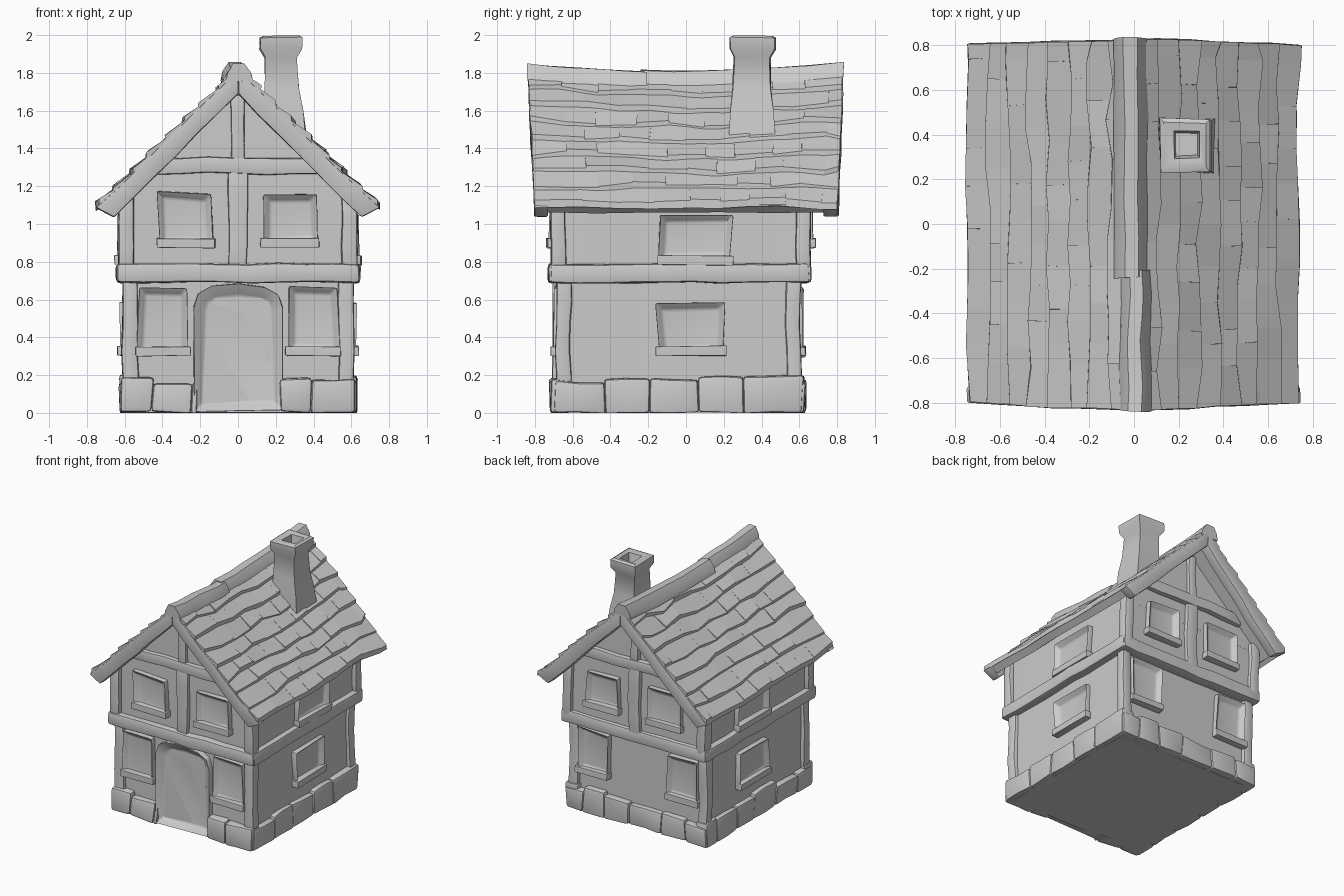
import bpy, bmesh, math, random
from mathutils import Vector, Matrix, noise

if "Cube" in bpy.data.objects:
    bpy.data.objects.remove(bpy.data.objects["Cube"])

random.seed(4)
R = random.uniform
stone = bpy.data.materials.new("plain grey")
stone.diffuse_color = (0.6, 0.6, 0.6, 1)
stone.use_nodes = True
stone.node_tree.nodes["Principled BSDF"].inputs["Base Color"].default_value = stone.diffuse_color


def finish(name, bm, wobble=0.012, roof=False, bevel=0.0, angle=40):
    """Bevel, wobble by coherent noise, optionally sag like the roof, then make the object."""
    bmesh.ops.recalc_face_normals(bm, faces=bm.faces)
    if bevel:
        es = [e for e in bm.edges if len(e.link_faces) == 2 and e.calc_face_angle(0) > 0.6]
        bmesh.ops.bevel(bm, geom=es, offset=bevel, segments=2, profile=0.6, affect='EDGES')
    for v in bm.verts:
        if roof:
            t = min(1, max(0, (v.co.z - 1.08) / 0.75))
            v.co.z -= 0.045 * t * (1 - min(1, (v.co.y / 0.8) ** 2))
            v.co.y *= 1 + 0.04 * t
        d = noise.noise_vector(v.co * 5) * wobble
        v.co += d
        v.co.z = max(0, v.co.z)
    me = bpy.data.meshes.new(name)
    bm.to_mesh(me)
    bm.free()
    me.materials.append(stone)
    me.polygons.foreach_set("use_smooth", [True] * len(me.polygons))
    me.set_sharp_from_angle(angle=math.radians(angle))
    ob = bpy.data.objects.new(name, me)
    bpy.context.collection.objects.link(ob)
    return ob


def loft(bm, rings, caps=True):
    vs = [[bm.verts.new(p) for p in r] for r in rings]
    n = len(vs[0])
    for a, b in zip(vs, vs[1:]):
        for i in range(n):
            bm.faces.new((a[i], a[(i + 1) % n], b[(i + 1) % n], b[i]))
    if caps:
        bm.faces.new(vs[0])
        bm.faces.new(vs[-1])


def box(name, x, y, z, bevel=0.015, wobble=0.012):
    """Box from ranges, cut into short lengths along its longest axis."""
    rng = [x, y, z]
    ax = max(range(3), key=lambda i: rng[i][1] - rng[i][0])
    b, c = (ax + 1) % 3, (ax + 2) % 3
    n = max(1, round((rng[ax][1] - rng[ax][0]) / 0.15))
    rings = []
    for i in range(n + 1):
        ring = []
        for j, k in ((0, 0), (1, 0), (1, 1), (0, 1)):
            p = [0, 0, 0]
            p[ax] = rng[ax][0] + (rng[ax][1] - rng[ax][0]) * i / n
            p[b], p[c] = rng[b][j], rng[c][k]
            ring.append(p)
        rings.append(ring)
    bm = bmesh.new()
    loft(bm, rings)
    return finish(name, bm, wobble, bevel=bevel)


def framed(name, turn, out, pts, depth, border, recess, bevel=0.012):
    """Outline on a wall, pushed out, with its middle inset and sunk back."""
    bm = bmesh.new()
    loft(bm, [[(u, v, out - 0.03) for u, v in pts], [(u, v, out + depth) for u, v in pts]])
    bmesh.ops.recalc_face_normals(bm, faces=bm.faces)
    f = max(bm.faces, key=lambda f: f.calc_center_median().z)
    bmesh.ops.inset_region(bm, faces=[f], thickness=border)
    bmesh.ops.translate(bm, verts=f.verts, vec=(0, 0, -recess))
    m = Matrix.Rotation(turn * math.pi / 2, 4, 'Z') @ Matrix.Rotation(math.pi / 2, 4, 'X')
    bmesh.ops.transform(bm, matrix=m, verts=bm.verts)
    return finish(name, bm, 0.01, bevel=bevel)


def window(name, turn, out, u, v, w, h):
    k = lambda: R(-0.012, 0.012)
    a, b = w / 2, h / 2
    pts = [(u - a + k(), v - b + k()), (u + a + k(), v - b + k()),
           (u + a + k(), v + b + k()), (u - a + k(), v + b + k())]
    framed(name, turn, out, pts, 0.045, 0.05, 0.04)
    # sill
    f = framed(name + "_sill", turn, out, [(u - a - .01, v - b - .02), (u + a + .01, v - b - .02),
               (u + a + .01, v - b + .03), (u - a - .01, v - b + .03)], 0.055, 0.01, 0.0, 0.005)


# walls
box("lower_walls", (-.585, .585), (-.66, .58), (0, .75), 0, .008)
box("upper_walls", (-.60, .60), (-.68, .63), (.7, 1.2), 0, .008)
bm = bmesh.new()
gable = [(-.60, 1.1), (.60, 1.1), (.60, 1.16), (0, 1.75), (-.60, 1.16)]
loft(bm, [[(x, y, z) for x, z in gable] for y in (-.68, .63)])
finish("gable_walls", bm, .008)

# floor beams
for name, x, y in (("front", (-.64, .64), (-.73, -.62)), ("back", (-.64, .64), (.55, .66)),
                   ("left", (-.645, -.55), (-.72, .65)), ("right", (.55, .645), (-.72, .65))):
    box(name + "_floor_beam", x, y, (.69, .79), .022)

# corner posts of both storeys
for s, side in ((-1, "left"), (1, "right")):
    for t, end in ((-1, "front"), (1, "back")):
        xs = sorted((s * .53, s * .612))
        y0 = -.69 if t < 0 else .61
        box(f"{end}_{side}_lower_post", xs, sorted((y0, y0 - t * .08)), (.05, .74), .02)
        xs = sorted((s * .55, s * .632))
        y0 = -.715 if t < 0 else .66
        box(f"{end}_{side}_upper_post", xs, sorted((y0, y0 - t * .08)), (.74, 1.16), .02)

# gable timbers front and back
for end, y0, y1 in (("front", -.71, -.66), ("back", .61, .66)):
    box(end + "_centre_post", (-.05, .05), (y0, y1), (.76, 1.3), .012)
    box(end + "_king_post", (-.035, .035), (y0, y1), (1.3, 1.68), .012)
    box(end + "_gable_beam", (-.46, .46), (y0 - .008, y1 + .008), (1.265, 1.35), .015)

# windows
for turn, end, lo, up in ((0, "front", .66, .68), (2, "back", .58, .63)):
    for s in (-1, 1):
        window(f"{end}_lower_window", turn, lo, s * .395, .49, .27, .34)
        window(f"{end}_upper_window", turn, up, s * .275, 1.03, .29, .27)
for turn, side, s in ((1, "right", 1), (3, "left", -1)):
    window(side + "_lower_window", turn, .585, s * .025, .45, .36, .26)
    window(side + "_upper_window", turn, .60, s * .05, .92, .38, .23)

# door with rounded frame
arch = [(-.235, .01), (.235, .01), (.235, .56), (.21, .63), (.14, .67), (0, .685),
        (-.14, .67), (-.21, .63), (-.235, .56)]
framed("door", 0, .66, arch, .05, .065, .05)

# rough stone footing
def footing(name, fixed, lo, hi, axis, gap=None):
    p = lo
    while p < hi - .03:
        q = min(hi, p + R(.16, .28))
        if hi - q < .08:
            q = hi
        if gap and p < gap[0] < q:
            q = gap[0]
        if not (gap and gap[0] <= p < gap[1]):
            d = sorted((fixed + math.copysign(R(-.008, .008), fixed), fixed - math.copysign(.1, fixed)))
            rng = [(p, q), d] if axis == 0 else [d, (p, q)]
            box(name, rng[0], rng[1], (0, R(.15, .2)), .02, .016)
        else:
            q = gap[1]
        p = q

footing("front_footing", -.71, -.62, .62, 0, (-.22, .22))
footing("back_footing", .625, -.62, .62, 0)
footing("left_footing", -.622, -.7, .62, 1)
footing("right_footing", .622, -.7, .62, 1)

# roof deck
top = lambda x: 1.815 - .975 * abs(x)
prof = [(-.73, top(.73)), (0, top(0)), (.73, top(.73)), (.68, 1.06), (0, 1.72), (-.68, 1.06)]
bm = bmesh.new()
loft(bm, [[(x, -.79 + 1.58 * i / 10, z) for x, z in prof] for i in range(11)])
finish("roof_deck", bm, .01, True)

# overlapping rows of shingles
for s, side in ((-1, "left"), (1, "right")):
    for r in range(8):
        bm = bmesh.new()
        n = 9
        ys = [-.8] + [-.8 + 1.6 * (i + .5 * (r % 2) + R(-.12, .12)) / n for i in range(1, n)] + [.8]
        xu = .09 * r
        xl = [xu + .112 + R(-.014, .014) for _ in ys]
        for i in range(n):
            lift = R(.022, .04)
            loft(bm, [[(s * xu, ys[j], top(xu) + .004), (s * xl[j], ys[j], top(xl[j]) + lift),
                       (s * xl[j], ys[j], top(xl[j]) - .01), (s * xu, ys[j], top(xu) - .02)]
                      for j in (i, i + 1)])
        finish(f"{side}_shingle_row", bm, .011, True)

# ridge caps
for name, y0, y1, c, w, h in (("front_ridge_cap", -.805, -.2, .005, .07, 0),
                              ("back_ridge_cap", -.23, .805, -.015, .078, .006)):
    bm = bmesh.new()
    cs = [(-w, 1.755), (-w * .85, 1.80), (-w * .4, 1.85), (w * .4, 1.85), (w * .85, 1.80), (w, 1.755)]
    loft(bm, [[(c + x, y0 + (y1 - y0) * i / 6, z + h) for x, z in cs] for i in range(7)])
    finish(name, bm, .012, True, angle=50)

# bargeboards under the roof ends
for t, end in ((-1, "front"), (1, "back")):
    for s, side in ((-1, "left"), (1, "right")):
        bm = bmesh.new()
        rings = []
        for i in range(7):
            k = i / 6
            xo, xi = .75 * k, .655 * k
            zo, zi = 1.815 - .73 * k, 1.69 - .655 * k
            rings.append([(s * xo, t * .805, zo), (s * xo, t * .73, zo),
                          (s * xi, t * .73, zi), (s * xi, t * .805, zi)])
        loft(bm, rings)
        finish(f"{end}_{side}_bargeboard", bm, .01, True, .01)

# chimney with flared base, cap and hollow top
bm = bmesh.new()
rings = []
for cx, cy, hx, hy, z in ((.25, .35, .115, .125, 1.42), (.24, .35, .105, .115, 1.6),
                          (.232, .348, .09, .1, 1.72), (.228, .35, .085, .095, 1.88),
                          (.228, .354, .112, .12, 1.925), (.228, .354, .112, .12, 1.985),
                          (.228, .354, .095, .1, 1.995), (.235, .354, .058, .06, 1.985),
                          (.235, .354, .05, .05, 1.92)):
    rings.append([(cx + a * hx, cy + b * hy, z) for a, b in ((-1, -1), (1, -1), (1, 1), (-1, 1))])
loft(bm, rings)
finish("chimney", bm, .01)
